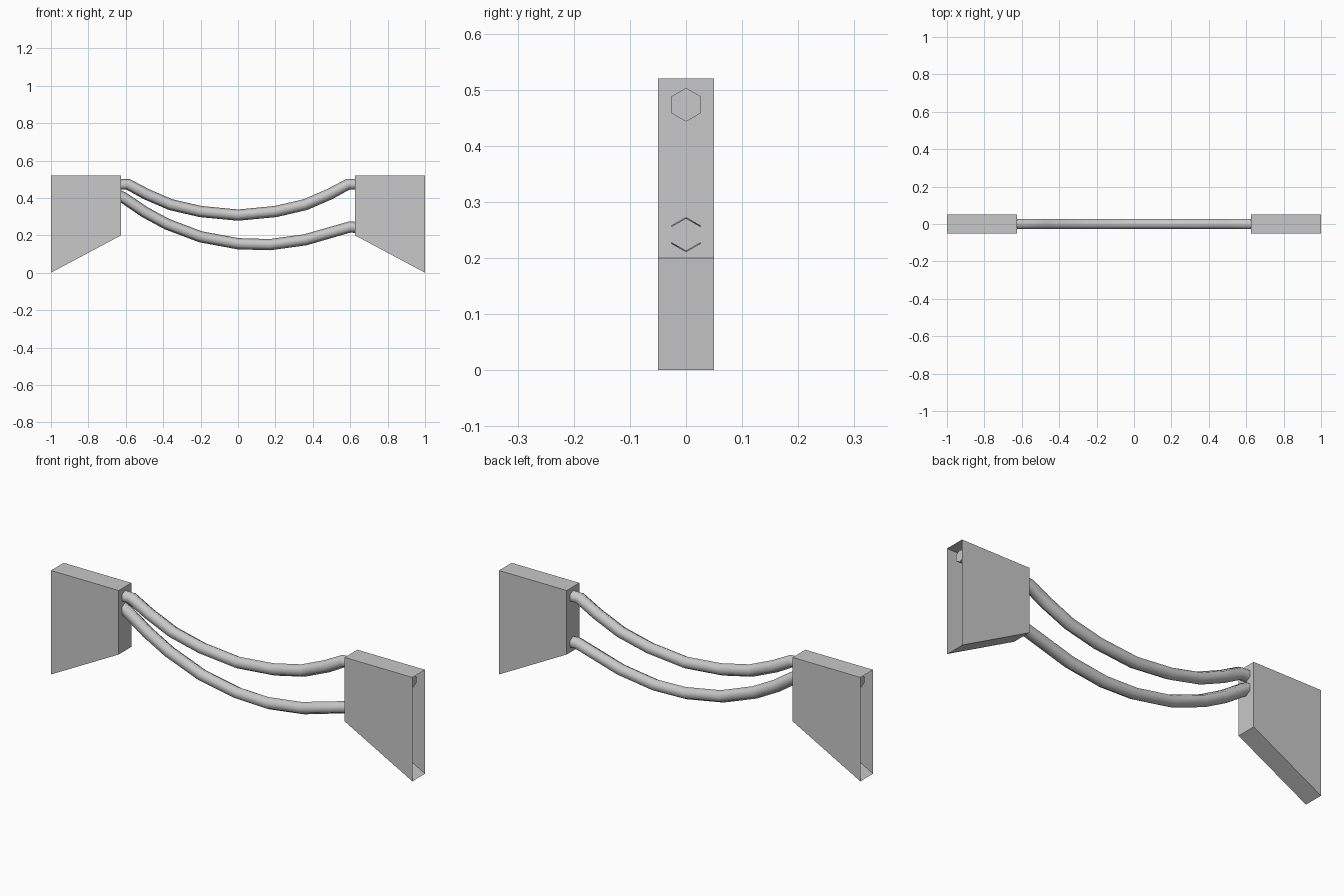
import bpy, bmesh, math
from mathutils import Vector

cube = bpy.data.objects.get("Cube")
if cube:
    bpy.data.objects.remove(cube)

grey = bpy.data.materials.new("plain_grey")
grey.use_nodes = True
colour = (0.58, 0.58, 0.58, 1)
grey.diffuse_color = colour
grey.node_tree.nodes["Principled BSDF"].inputs["Base Color"].default_value = colour


def add_object(name, bm):
    mesh = bpy.data.meshes.new(name)
    bm.to_mesh(mesh)
    bm.free()
    mesh.materials.append(grey)
    obj = bpy.data.objects.new(name, mesh)
    bpy.context.collection.objects.link(obj)
    return obj


def end_housing(name, side):
    """Thin-walled wedge box, open at its outer end."""
    profile = [(1, 0), (0.625, 0.2), (0.625, 0.52), (1, 0.52)]
    bm = bmesh.new()
    front, back = [[bm.verts.new((side * x, y, z)) for x, z in profile]
                   for y in (-0.05, 0.05)]
    # profile order gives outward faces on the +x side
    bm.faces.new(front[::-1])
    bm.faces.new(back)
    for i in range(3):
        bm.faces.new((front[i], front[i + 1], back[i + 1], back[i]))
    if side < 0:
        bmesh.ops.reverse_faces(bm, faces=bm.faces)
    # make sure the faces point away from the inside
    bm.normal_update()
    centre = Vector((side * 0.82, 0, 0.3))
    for face in bm.faces:
        if face.normal.dot(face.calc_center_median() - centre) < 0:
            face.normal_flip()
    return add_object(name, bm)


def hanging_tube(name, path, radius=0.03, sides=6, capped=True):
    """Six-sided tube along a path in the xz plane, with mitred joints."""
    pts = [Vector((x, 0, z)) for x, z in path]
    bm = bmesh.new()
    rings = []
    for i, p in enumerate(pts):
        before = (p - pts[max(i - 1, 0)]).normalized()
        after = (pts[min(i + 1, len(pts) - 1)] - p).normalized()
        along = (before + after).normalized()
        up = Vector((-along.z, 0, along.x))
        ring = []
        for k in range(sides):
            a = math.tau * k / sides
            ring.append(bm.verts.new(p + radius * (up * math.cos(a) + Vector((0, math.sin(a), 0)))))
        rings.append(ring)
    for a, b in zip(rings, rings[1:]):
        for k in range(sides):
            n = (k + 1) % sides
            bm.faces.new((a[k], a[n], b[n], b[k]))
    if capped:
        bm.faces.new(rings[0])
        bm.faces.new(rings[-1])
    bmesh.ops.recalc_face_normals(bm, faces=bm.faces)
    obj = add_object(name, bm)
    bpy.ops.object.select_all(action='DESELECT')
    bpy.context.view_layer.objects.active = obj
    obj.select_set(True)
    bpy.ops.object.shade_smooth_by_angle(angle=math.radians(65))
    return obj


# Housings at both ends
end_housing("left_housing", 1)
end_housing("right_housing", -1)

# Upper tube: symmetric sag, its straight ends run through the housings
half = [(0.2, 0.327), (0.36, 0.364), (0.49, 0.42), (0.588, 0.473), (0.97, 0.473)]
upper = [(-x, z) for x, z in reversed(half)] + [(0, 0.308)] + half
hanging_tube("upper_tube", upper)

# Lower tube: higher on the right housing than on the left, open ends
lower = [(-0.65, 0.42), (-0.61, 0.4), (-0.5, 0.325), (-0.38, 0.26), (-0.2, 0.192),
         (0, 0.155), (0.17, 0.15), (0.36, 0.176), (0.6, 0.245), (0.65, 0.24)]
hanging_tube("lower_tube", lower, capped=False)
